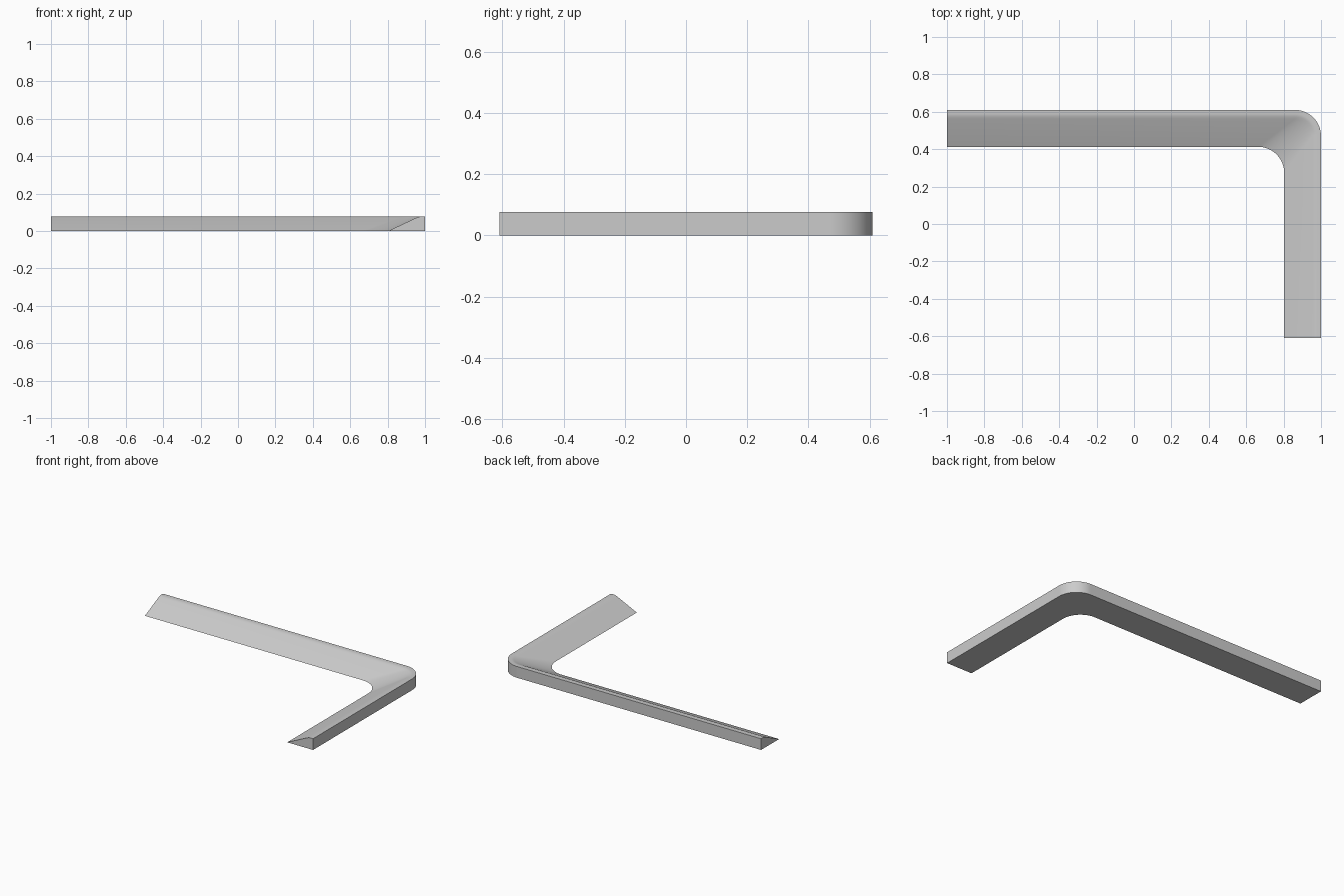
import bpy
import bmesh
from math import sin, cos, pi, radians

cube = bpy.data.objects.get("Cube")
if cube:
    bpy.data.objects.remove(cube, do_unlink=True)

HALF_X, HALF_Y, HEIGHT = 1.0, 0.61, 0.0775
WIDTH, RADIUS, STEPS = 0.197, 0.14, 24

# Cross-section: (distance in from the outer wall, height, corner radius)
profile = [(0, 0, RADIUS), (0, HEIGHT, RADIUS)]
for d, z in [(0.022, HEIGHT), (0.03, 0.0765), (0.038, 0.0742), (0.048, 0.0705)]:
    profile.append((d, z, RADIUS - d))
profile.append((WIDTH, 0, RADIUS))


def rail(d, z, r):
    """Path of one profile point along both arms and round the corner."""
    cx, cy = HALF_X - d - r, HALF_Y - d - r
    points = [(-HALF_X, HALF_Y - d, z)]
    for i in range(STEPS + 1):
        a = pi / 2 * (1 - i / STEPS)
        points.append((cx + r * cos(a), cy + r * sin(a), z))
    points.append((HALF_X - d, -HALF_Y, z))
    return points


# Loft the profile along the L-shaped path and cap both ends
bm = bmesh.new()
rails = [[bm.verts.new(p) for p in rail(*point)] for point in profile]
for a, b in zip(rails, rails[1:] + rails[:1]):
    for i in range(len(a) - 1):
        bm.faces.new((a[i], a[i + 1], b[i + 1], b[i]))
for end in (0, -1):
    bm.faces.new([r[end] for r in rails])
bmesh.ops.recalc_face_normals(bm, faces=bm.faces)

mesh = bpy.data.meshes.new("corner_trim")
bm.to_mesh(mesh)
bm.free()
trim = bpy.data.objects.new("corner_trim", mesh)
bpy.context.collection.objects.link(trim)

# Plain grey finish
grey = bpy.data.materials.new("light_grey")
grey.use_nodes = True
colour = (0.6, 0.6, 0.6, 1)
grey.diffuse_color = colour
for node in grey.node_tree.nodes:
    if node.type == 'BSDF_PRINCIPLED':
        node.inputs["Base Color"].default_value = colour
mesh.materials.append(grey)

# Smooth corner, sharp wall and end edges
bpy.ops.object.select_all(action='DESELECT')
trim.select_set(True)
bpy.context.view_layer.objects.active = trim
bpy.ops.object.shade_smooth_by_angle(angle=radians(30))
